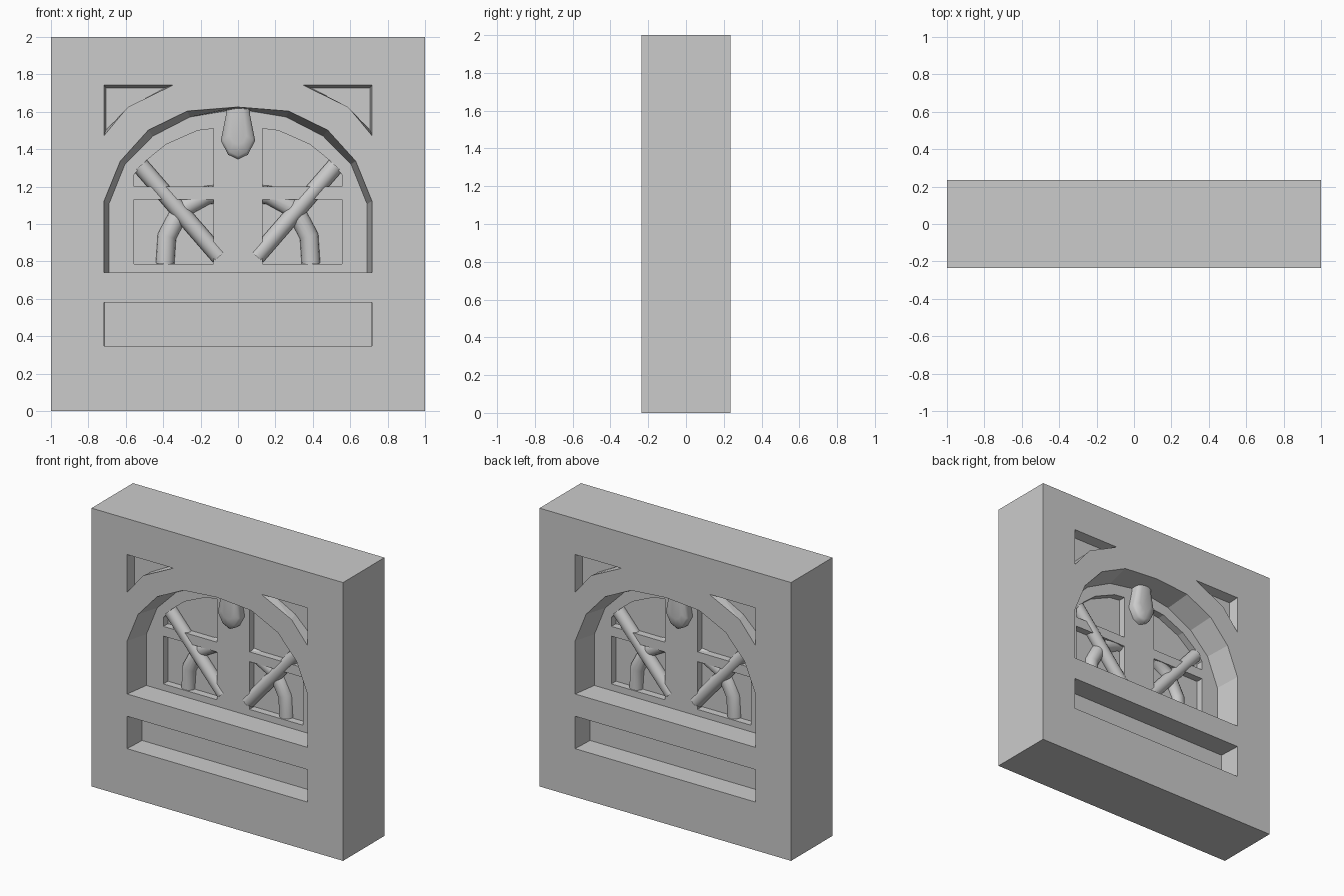
import bpy, bmesh, math
from mathutils import Vector

if "Cube" in bpy.data.objects:
    bpy.data.objects.remove(bpy.data.objects["Cube"])

HALF, FRAME = 0.235, 0.055   # half wall depth, half depth of the window frame


def finish(name, bm, angle=None):
    bmesh.ops.recalc_face_normals(bm, faces=bm.faces)
    me = bpy.data.meshes.new(name)
    bm.to_mesh(me)
    bm.free()
    ob = bpy.data.objects.new(name, me)
    bpy.context.collection.objects.link(ob)
    if angle:
        bpy.ops.object.select_all(action='DESELECT')
        ob.select_set(True)
        bpy.context.view_layer.objects.active = ob
        bpy.ops.object.shade_smooth_by_angle(angle=math.radians(angle))
    return ob


def loft(name, rings, angle=None):
    """Closed solid through a list of rings of 3D points."""
    bm = bmesh.new()
    loops = [[bm.verts.new(p) for p in r] for r in rings]
    n = len(loops[0])
    for a, b in zip(loops, loops[1:]):
        for i in range(n):
            j = (i + 1) % n
            bm.faces.new((a[i], a[j], b[j], b[i]))
    bm.faces.new(loops[0])
    bm.faces.new(loops[-1])
    return finish(name, bm, angle)


def box(name, x0, x1, y0, y1, z0, z1):
    return loft(name, [[(x0, y, z0), (x1, y, z0), (x1, y, z1), (x0, y, z1)] for y in (y0, y1)])


def tube(name, path, r, sides=16):
    """Round tube along a path lying in an x-z plane."""
    pts = [Vector(p) for p in path]
    rings = []
    for i, p in enumerate(pts):
        t0 = (p - pts[i - 1]).normalized() if i else None
        t1 = (pts[i + 1] - p).normalized() if i < len(pts) - 1 else None
        t = ((t0 or t1) + (t1 or t0)).normalized()
        side = t.cross(Vector((0, 1, 0)))
        k = r / t.dot(t1 or t0)
        rings.append([p + side * k * math.cos(a) + Vector((0, r * math.sin(a), 0))
                      for a in (2 * math.pi * s / sides for s in range(sides))])
    return loft(name, rings, 35)


def flip(pts):
    return [(-x, z) for x, z in pts]


def arch(half):
    """Symmetric outline from its left half, ending at the crown."""
    return half + flip(half[-2::-1])


# Solid wall block
wall = box("wall", -1, 1, -HALF, HALF, 0, 2)

# Recess outlines: (outer outline, inner outline, outer depth, inner depth)
arch_out = arch([(-.717, .74), (-.717, 1.123), (-.63, 1.337), (-.48, 1.503), (-.273, 1.604), (0, 1.626)])
arch_in = arch([(-.69, .74), (-.69, 1.107), (-.604, 1.32), (-.455, 1.47), (-.257, 1.572), (0, 1.615)])
slot_out = [(-.717, .347), (.717, .347), (.717, .58), (-.717, .58)]
slot_in = [(-.71, .347), (.71, .347), (.71, .58), (-.71, .58)]
spandrel_out = [(-.717, 1.743), (-.347, 1.743), (-.588, 1.626), (-.717, 1.47)]
spandrel_in = [(-.706, 1.728), (-.39, 1.728), (-.572, 1.63), (-.706, 1.502)]
pane = [(-.13, .787), (-.555, .787), (-.555, 1.265), (-.49, 1.34), (-.385, 1.425), (-.215, 1.5), (-.13, 1.51)]
cuts = [(arch_out, arch_in, .24, FRAME), (slot_out, slot_in, .24, .075)]
for f in (list, flip):
    cuts.append((f(spandrel_out), f(spandrel_in), .24, .165))
    cuts.append((f(pane), f(pane), .1, .003))

# Carve both faces of the wall
cutters = []
for sgn in (-1, 1):
    for outer, inner, y0, y1 in cuts:
        c = loft("cutter", [[(x, sgn * y0, z) for x, z in outer], [(x, sgn * y1, z) for x, z in inner]])
        c.hide_render = True
        m = wall.modifiers.new("carve", 'BOOLEAN')
        m.operation, m.solver, m.object = 'DIFFERENCE', 'EXACT', c
        cutters.append(c)
bpy.context.view_layer.update()
carved = bpy.data.meshes.new_from_object(wall.evaluated_get(bpy.context.evaluated_depsgraph_get()))
wall.modifiers.clear()
wall.data = carved
for c in cutters:
    bpy.data.objects.remove(c)

# Curved tube arching behind the centre post
curve = arch([(-.39, .787), (-.38, .935), (-.303, 1.08), (-.165, 1.155), (0, 1.17)])
tube("arched_brace", [(x, 0, z) for x, z in curve], .05)

# Cross bars and diagonal braces in each pane
for s, side in ((-1, "left"), (1, "right")):
    x0, x1 = sorted((s * .125, s * .557))
    box("cross_bar_" + side, x0, x1, -.054, .054, 1.13, 1.2)
    for d, face in ((-1, "front"), (1, "back")):
        tube(f"diagonal_brace_{side}_{face}",
             [(s * .522, d * .02, 1.312), (s * .1, d * .02, .826)], .046)

# Drop-shaped keystone on each face
half = [(0, 1.345), (-.052, 1.37), (-.092, 1.445), (-.065, 1.58), (-.062, 1.625)]
drop = half + flip(half[:0:-1])
for d, face in ((-1, "front"), (1, "back")):
    rings = [[(x * k, d * y, 1.5 + (z - 1.5) * (k if z < 1.5 else 1)) for x, z in drop]
             for y, k in ((.03, 1), (.095, 1), (.112, .88), (.122, .5))]
    loft("keystone_" + face, rings, 50)
